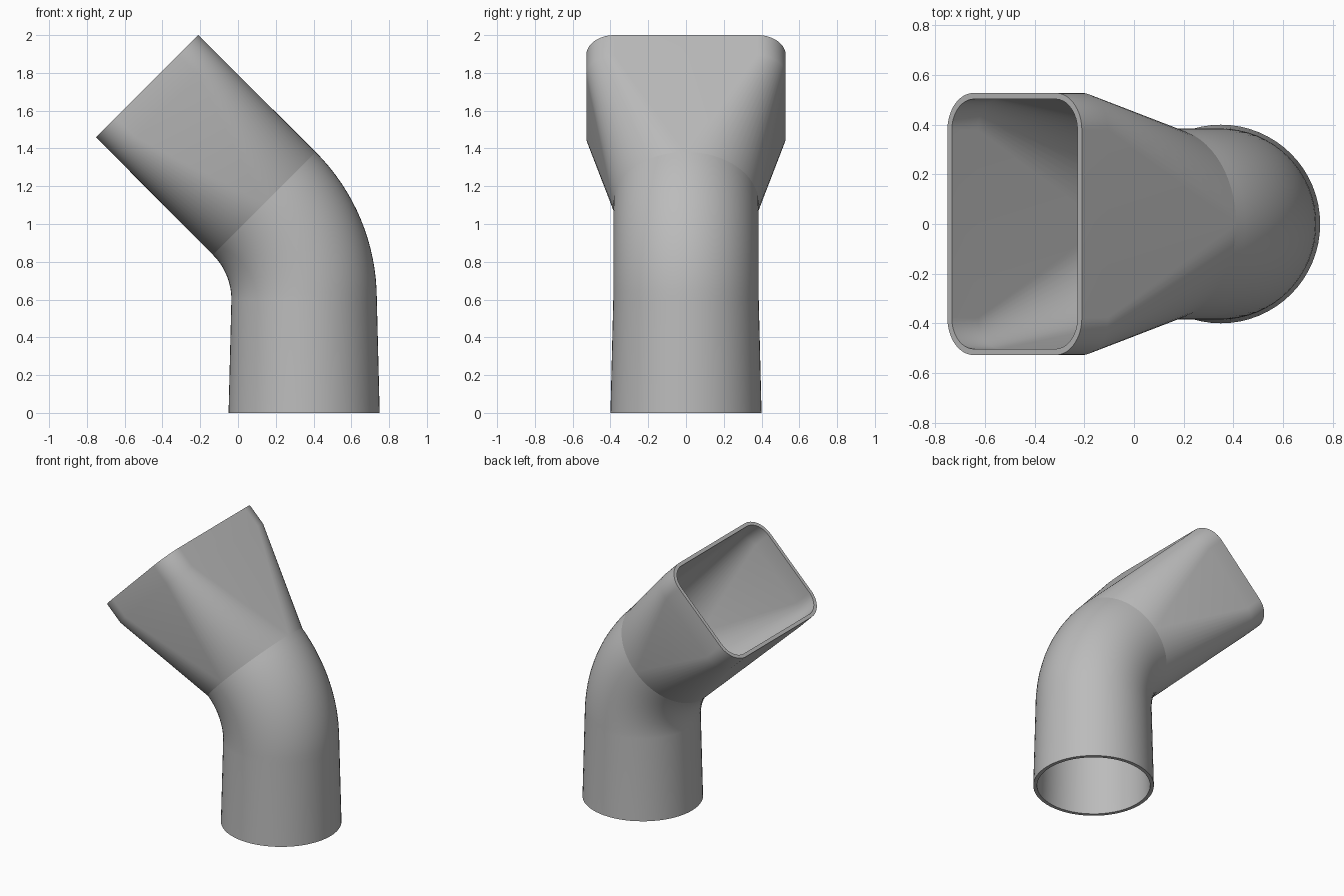
import bpy, bmesh, math
from mathutils import Vector

cube = bpy.data.objects.get("Cube")
if cube:
    bpy.data.objects.remove(cube, do_unlink=True)

WALL = 0.025            # wall thickness
SEG = 16                # segments in each quarter turn
BEND_X, BEND_Z, BEND_R = -0.37, 0.6, 0.72
TUBE_R = 0.385

grey = bpy.data.materials.new("plain grey")
grey.use_nodes = True
colour = (0.5, 0.5, 0.5, 1)
grey.diffuse_color = colour
grey.node_tree.nodes["Principled BSDF"].inputs["Base Color"].default_value = colour


def section(centre, tilt, half_u, half_y, radius):
    """Rounded rectangle across the duct; a circle when the radius fills it."""
    across = Vector((math.cos(tilt), 0, math.sin(tilt)))
    points = []
    for q in range(4):
        su = 1 if q in (0, 3) else -1
        sy = 1 if q < 2 else -1
        for i in range(SEG + 1):
            a = (q + i / SEG) * math.pi / 2
            u = su * (half_u - radius) + radius * math.cos(a)
            y = sy * (half_y - radius) + radius * math.sin(a)
            points.append(centre + across * u + Vector((0, y, 0)))
    return points


def duct_sections(inset):
    """Sections from the round foot, around the elbow, to the mouth."""
    r = TUBE_R - inset
    foot = r + 0.015
    rings = [section(Vector((0.35, 0, 0)), 0, foot, foot, foot)]
    steps = 16
    for i in range(steps + 1):
        a = math.pi / 4 * i / steps
        c = Vector((BEND_X + BEND_R * math.cos(a), 0, BEND_Z + BEND_R * math.sin(a)))
        rings.append(section(c, a, r, r, r))
    along = Vector((-1, 0, 1)).normalized()
    for distance in (0.727, 0.877):
        rings.append(section(c + along * distance, math.pi / 4,
                             0.383 - inset, 0.528 - inset, 0.15 - inset))
    return rings


# One closed loop of sections: up the outside, then down the inside
outer, inner = duct_sections(0), duct_sections(WALL)
bm = bmesh.new()
loops = [[bm.verts.new(p) for p in ring] for ring in outer + inner[::-1]]
count = len(loops[0])
for k, low in enumerate(loops):
    high = loops[(k + 1) % len(loops)]
    for i in range(count):
        j = (i + 1) % count
        bm.faces.new((low[i], low[j], high[j], high[i]))
bmesh.ops.remove_doubles(bm, verts=bm.verts, dist=0.0001)
bmesh.ops.recalc_face_normals(bm, faces=bm.faces)

mesh = bpy.data.meshes.new("elbow_duct")
bm.to_mesh(mesh)
bm.free()
mesh.materials.append(grey)
duct = bpy.data.objects.new("elbow_duct", mesh)
bpy.context.collection.objects.link(duct)
bpy.ops.object.select_all(action='DESELECT')
duct.select_set(True)
bpy.context.view_layer.objects.active = duct
bpy.ops.object.shade_smooth_by_angle(angle=math.radians(30))

# Crisp seam where the elbow meets the flared mouth
seam = Vector((-1, 0, 1)).normalized()
level = seam.dot(Vector((BEND_X, 0, BEND_Z)))
for edge in mesh.edges:
    if all(abs(seam.dot(mesh.vertices[v].co) - level) < 0.001 for v in edge.vertices):
        edge.use_edge_sharp = True
